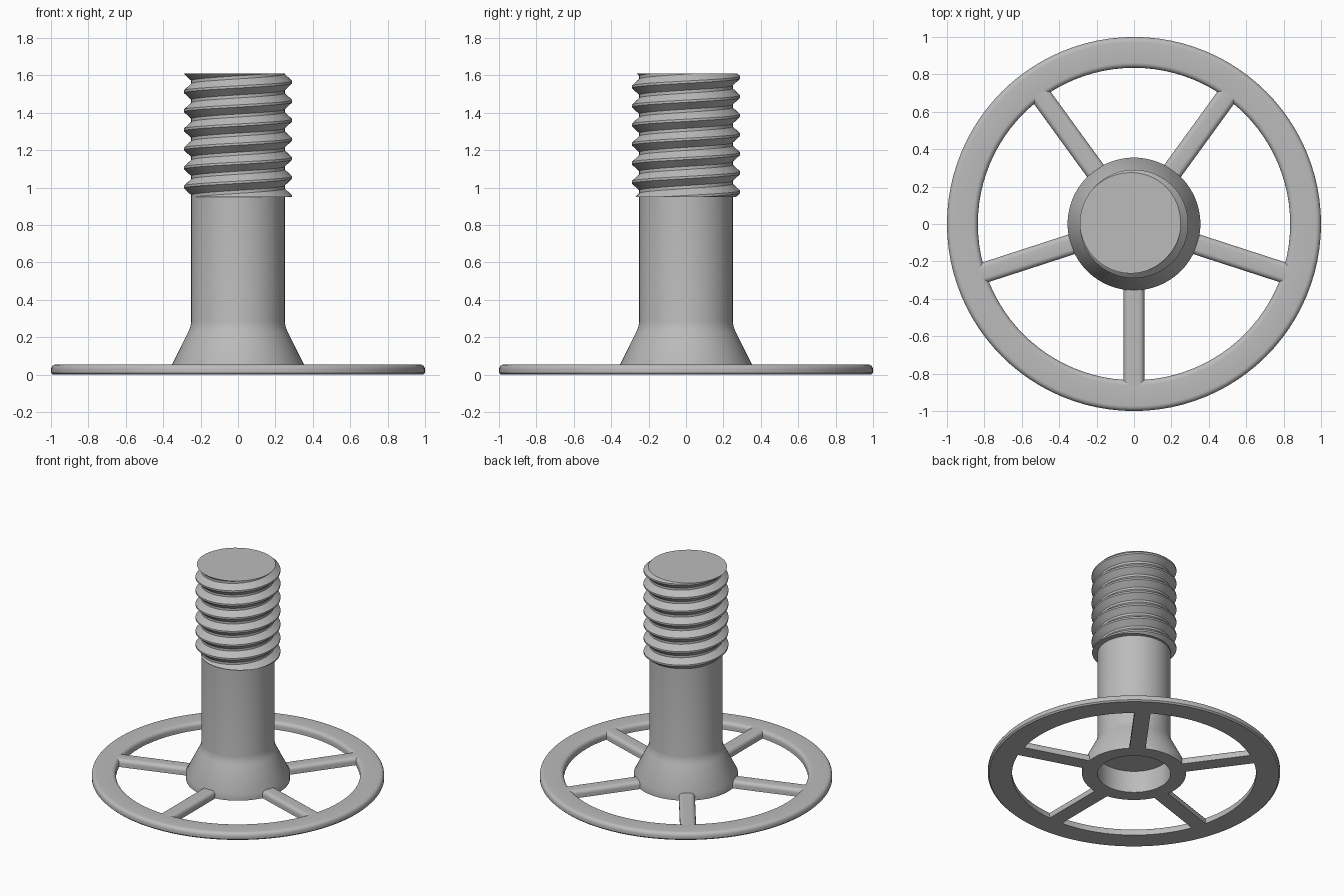
import bpy, bmesh, math
from mathutils import Matrix, Vector

cube = bpy.data.objects.get("Cube")
if cube:
    bpy.data.objects.remove(cube, do_unlink=True)

# Single grey material
grey = bpy.data.materials.new("plain grey")
grey.use_nodes = True
colour = (0.5, 0.5, 0.5, 1)
grey.diffuse_color = colour
grey.node_tree.nodes["Principled BSDF"].inputs["Base Color"].default_value = colour


def finish(bm, name, angle=35):
    bmesh.ops.recalc_face_normals(bm, faces=bm.faces)
    mesh = bpy.data.meshes.new(name)
    bm.to_mesh(mesh)
    bm.free()
    mesh.materials.append(grey)
    obj = bpy.data.objects.new(name, mesh)
    bpy.context.collection.objects.link(obj)
    bpy.ops.object.select_all(action='DESELECT')
    obj.select_set(True)
    bpy.context.view_layer.objects.active = obj
    bpy.ops.object.shade_smooth_by_angle(angle=math.radians(angle))
    return obj


def lathe(name, profile, closed=False, steps=96):
    bm = bmesh.new()
    verts = [bm.verts.new((r, 0, z)) for r, z in profile]
    pairs = list(zip(verts, verts[1:]))
    if closed:
        pairs.append((verts[-1], verts[0]))
    edges = [bm.edges.new(p) for p in pairs]
    bmesh.ops.spin(bm, geom=verts + edges, axis=(0, 0, 1), cent=(0, 0, 0),
                   angle=math.tau, steps=steps, use_duplicate=False)
    bmesh.ops.remove_doubles(bm, verts=bm.verts, dist=1e-4)
    return finish(bm, name)


def arc(cx, cz, radius, start, end, n=6):
    return [(cx + radius * math.cos(math.radians(start + (end - start) * i / n)),
             cz + radius * math.sin(math.radians(start + (end - start) * i / n)))
            for i in range(n + 1)]


# Rim with rounded upper edges
H, F = 0.055, 0.028
lathe("rim", [(0.835, 0), (0.99, 0), (1, 0.01)]
      + arc(1 - F, H - F, F, 0, 90) + arc(0.835 + F, H - F, F, 90, 180), closed=True)

# Hollow flared hub running up into the shaft
lathe("hub_and_shaft", [(0, 0.165), (0.25, 0.165), (0.25, 0), (0.355, 0), (0.355, 0.05),
                        (0.265, 0.23), (0.255, 0.255), (0.25, 0.285), (0.25, 0.96), (0, 0.96)])

# Five spokes, flat below and rounded above
W = 0.055
section = [(-W, 0), (W, 0)] + arc(W - F, H - F, F, 0, 90) + arc(F - W, H - F, F, 90, 180)
for k in range(5):
    bm = bmesh.new()
    face = bm.faces.new([bm.verts.new((0.32, y, z)) for y, z in section])
    out = bmesh.ops.extrude_face_region(bm, geom=[face])
    bmesh.ops.translate(bm, vec=(0.545, 0, 0),
                        verts=[g for g in out["geom"] if isinstance(g, bmesh.types.BMVert)])
    bm.transform(Matrix.Rotation(math.radians(72 * k - 90), 4, 'Z'))
    finish(bm, f"spoke_{k + 1}")

# Right-handed screw thread, trimmed flat at both ends
PITCH, BOTTOM, TOP, SEG = 0.102, 0.95, 1.61, 64
tooth = [(0.25, -0.5), (0.25, -0.42), (0.29, -0.06), (0.29, 0.06), (0.25, 0.42), (0.25, 0.5)]
bm = bmesh.new()
rows = []
for i in range(SEG * 10 + 1):
    a = math.tau * i / SEG
    z = 1.564 + PITCH * (i / SEG - 8)
    rows.append([bm.verts.new((r * math.cos(a), r * math.sin(a), z + PITCH * t)) for r, t in tooth])
for a, b in zip(rows, rows[1:]):
    for j in range(len(tooth) - 1):
        bm.faces.new((a[j], b[j], b[j + 1], a[j + 1]))
bmesh.ops.remove_doubles(bm, verts=bm.verts, dist=1e-4)
for z, side in ((TOP, 1), (BOTTOM, -1)):
    cut = bmesh.ops.bisect_plane(bm, geom=bm.verts[:] + bm.edges[:] + bm.faces[:],
                                 plane_co=(0, 0, z), plane_no=(0, 0, side), clear_outer=True)
    rim = [g for g in cut["geom_cut"] if isinstance(g, bmesh.types.BMEdge)]
    bmesh.ops.triangle_fill(bm, edges=rim, use_beauty=True, normal=Vector((0, 0, side)))
finish(bm, "screw_thread", 25)
